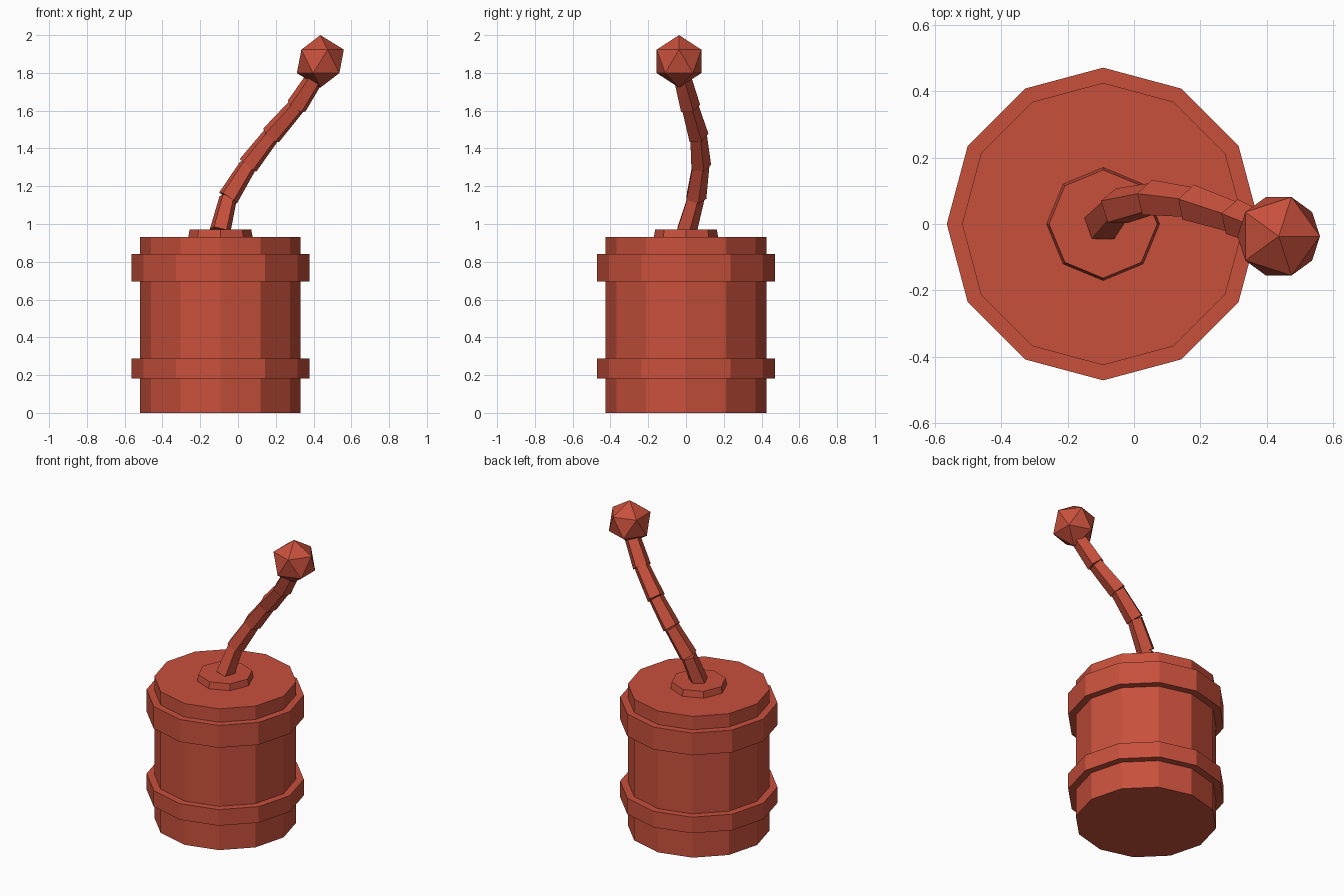
import bpy
from mathutils import Vector

if "Cube" in bpy.data.objects:
    bpy.data.objects.remove(bpy.data.objects["Cube"])

CX = -0.093  # barrel axis

red = bpy.data.materials.new("red_paint")
red.diffuse_color = (0.58, 0.08, 0.045, 1)
red.use_nodes = True
red.node_tree.nodes["Principled BSDF"].inputs["Base Color"].default_value = red.diffuse_color


def finish(name):
    ob = bpy.context.object
    ob.name = name
    ob.data.materials.append(red)
    return ob


def frustum(name, p0, p1, r0, r1, sides):
    """Flat-sided, optionally tapered cylinder running from p0 to p1."""
    p0, p1 = Vector(p0), Vector(p1)
    axis = p1 - p0
    bpy.ops.mesh.primitive_cone_add(vertices=sides, radius1=r0, radius2=r1,
                                    depth=axis.length, location=(p0 + p1) / 2)
    ob = finish(name)
    ob.rotation_euler = Vector((0, 0, 1)).rotation_difference(axis).to_euler()
    return ob


def barrel_ring(name, z0, z1, r0, r1, sides=12):
    return frustum(name, (CX, 0, z0), (CX, 0, z1), r0, r1, sides)


# Barrel, its two hoops and the fuse collar on the lid
barrel_ring("barrel_body", 0, 0.93, 0.425, 0.425)
barrel_ring("lower_hoop", 0.182, 0.288, 0.471, 0.471)
barrel_ring("upper_hoop", 0.695, 0.842, 0.471, 0.471)
barrel_ring("fuse_collar", 0.92, 0.972, 0.172, 0.163, 8)

# Curved fuse made of tapered five-sided segments
path = [(-0.095, 0.0, 0.965), (-0.052, 0.05, 1.14), (0.053, 0.075, 1.31),
        (0.175, 0.062, 1.467), (0.309, 0.018, 1.62), (0.425, -0.03, 1.80)]
for i, (a, b) in enumerate(zip(path, path[1:])):
    frustum(f"fuse_segment_{i + 1}", a, b, 0.058, 0.049, 5)

# Spark at the fuse tip
bpy.ops.mesh.primitive_ico_sphere_add(subdivisions=1, radius=0.139,
                                      location=(0.436, -0.037, 1.861))
finish("fuse_spark")
